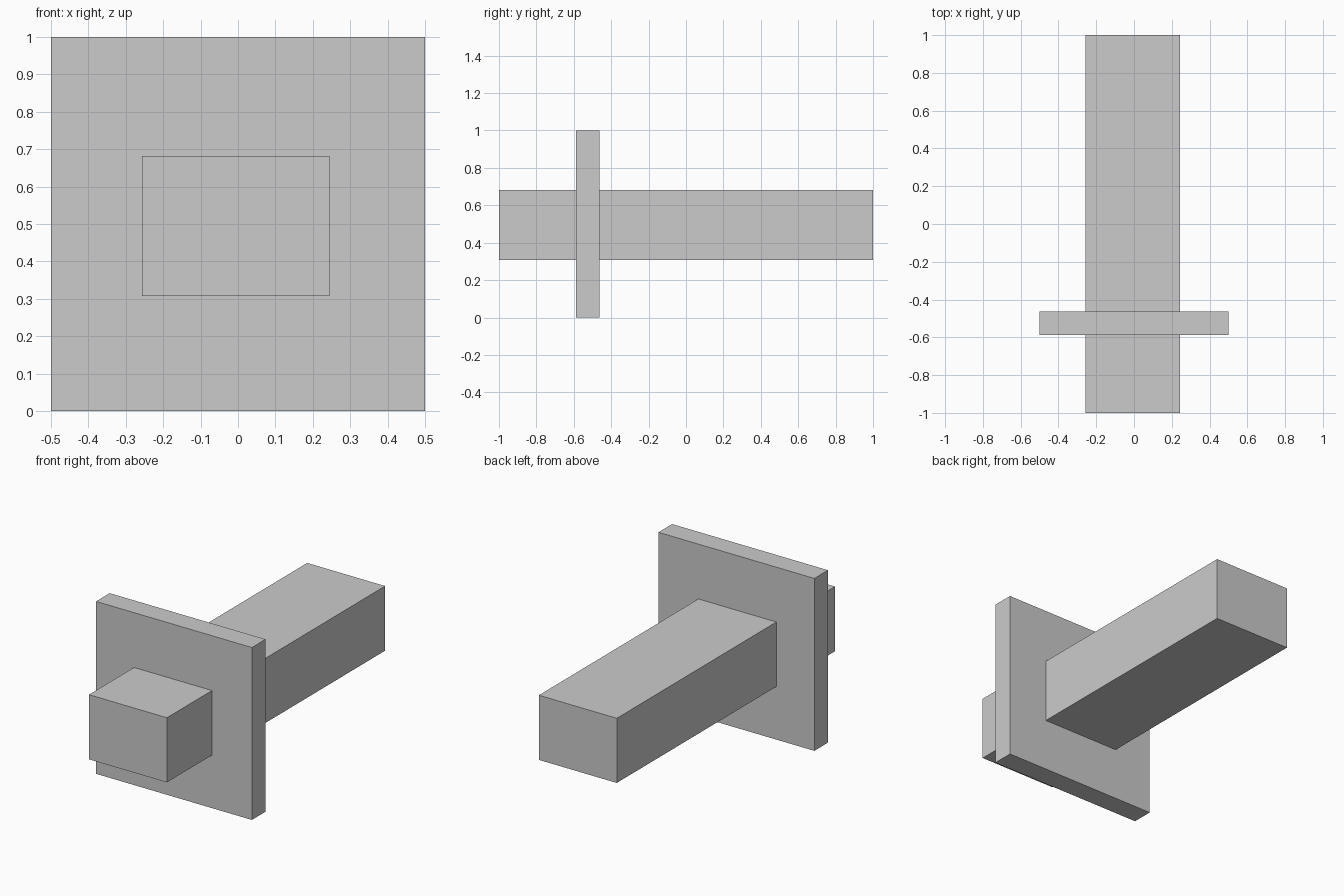
import bpy

if "Cube" in bpy.data.objects:
    bpy.data.objects.remove(bpy.data.objects["Cube"])


def box(name, lo, hi):
    """Axis-aligned box between two corners."""
    centre = [(a + b) / 2 for a, b in zip(lo, hi)]
    bpy.ops.mesh.primitive_cube_add(size=1, location=centre)
    obj = bpy.context.object
    obj.name = name
    obj.scale = [b - a for a, b in zip(lo, hi)]
    bpy.ops.object.transform_apply(location=False, rotation=False, scale=True)
    return obj


# Long bar running front to back
box("bar", (-0.256, -1.0, 0.307), (0.244, 1.0, 0.682))

# Square plate the bar passes through
box("plate", (-0.5, -0.587, 0.0), (0.5, -0.462, 1.0))
